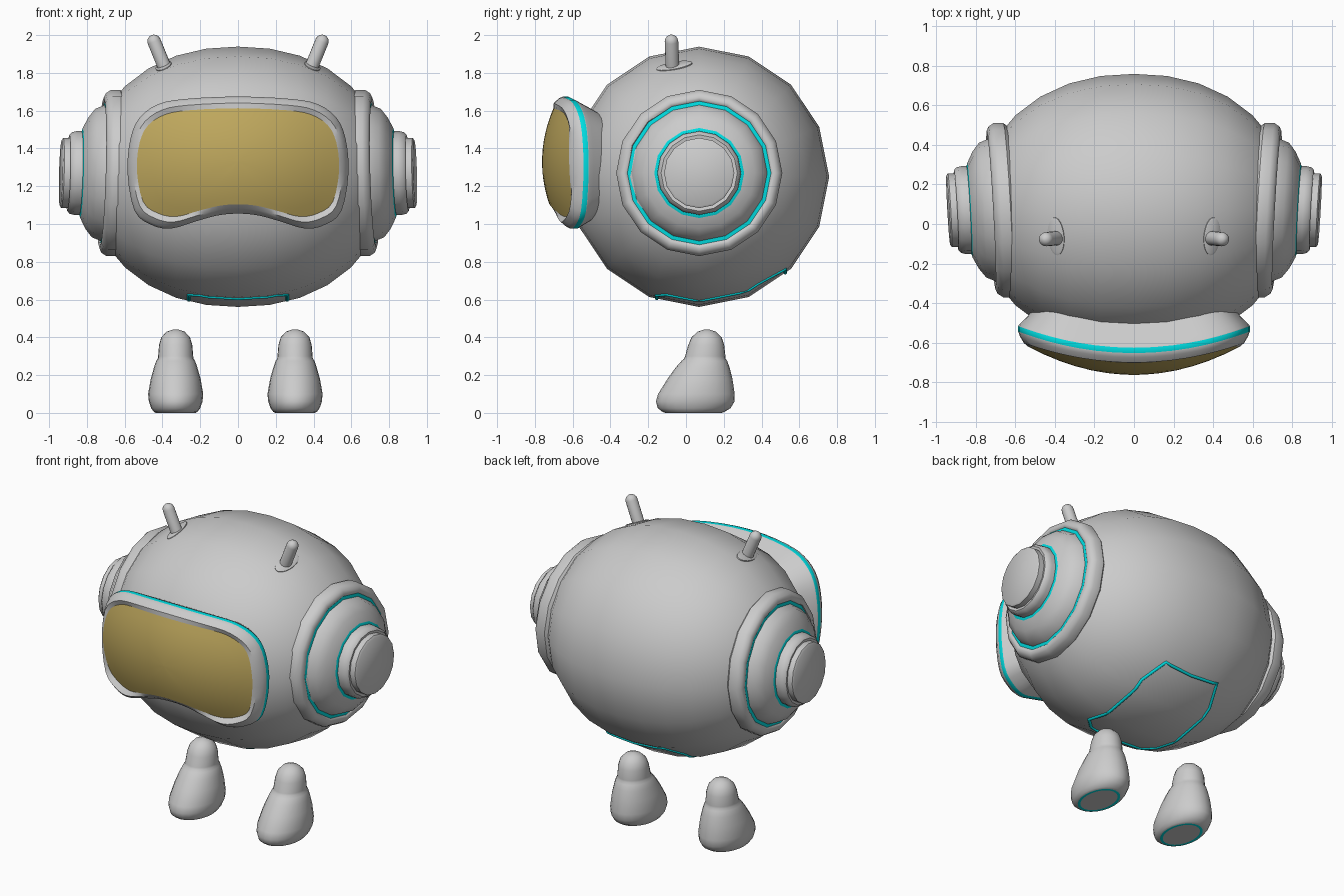
import bpy, bmesh, math
from mathutils import Vector, Matrix
from mathutils.bvhtree import BVHTree

if "Cube" in bpy.data.objects:
    bpy.data.objects.remove(bpy.data.objects["Cube"])


def material(name, col):
    m = bpy.data.materials.new(name)
    m.diffuse_color = (*col, 1)
    m.use_nodes = True
    m.node_tree.nodes["Principled BSDF"].inputs["Base Color"].default_value = m.diffuse_color
    return m


GREY = material("shell grey", (0.60, 0.60, 0.60))
TEAL = material("glowing teal", (0.0, 0.72, 0.75))
GOLD = material("visor gold", (0.52, 0.39, 0.11))
MATS = [GREY, TEAL, GOLD]


def loft(name, loops, bands=None, angle=40, caps=(True, True)):
    """Skin closed loops of equal length; bands gives a material per gap."""
    bm = bmesh.new()
    rows = [[bm.verts.new(p) for p in loop] for loop in loops]
    n = len(rows[0])
    for b, (r0, r1) in enumerate(zip(rows, rows[1:])):
        for i in range(n):
            j = (i + 1) % n
            f = bm.faces.new((r0[i], r0[j], r1[j], r1[i]))
            f.material_index = bands[b] if bands else 0
    for row, cap in zip((rows[0], rows[-1]), caps):
        if cap:
            f = bm.faces.new(row)
            f.material_index = 0
    bmesh.ops.remove_doubles(bm, verts=bm.verts, dist=1e-5)
    bmesh.ops.recalc_face_normals(bm, faces=bm.faces)
    me = bpy.data.meshes.new(name)
    bm.to_mesh(me)
    bm.free()
    for m in MATS:
        me.materials.append(m)
    ob = bpy.data.objects.new(name, me)
    bpy.context.collection.objects.link(ob)
    bpy.ops.object.select_all(action='DESELECT')
    ob.select_set(True)
    bpy.context.view_layer.objects.active = ob
    bpy.ops.object.shade_smooth_by_angle(angle=math.radians(angle))
    return ob


def ring_x(x, r, cy, cz, n=16):
    """Circle around the x axis."""
    return [Vector((x, cy + r * math.sin(2 * math.pi * i / n),
                    cz + r * math.cos(2 * math.pi * i / n))) for i in range(n)]


# Body: full egg turned around the x axis
xs = [0.805 * math.sin(math.radians(-84 + 12 * i)) for i in range(15)]
body = loft("body", [ring_x(x, 0.689 * (1 - abs(x / 0.807) ** 2.22) ** 0.5, 0.069, 1.25)
                     for x in xs])

# Ears: collar, dome and hub, leaning slightly with the head
COLLAR = [(0.58, 0.38), (0.615, 0.42), (0.635, 0.44), (0.685, 0.44),
          (0.712, 0.422), (0.722, 0.40), (0.718, 0.384), (0.70, 0.37)]
DOME = [(0.66, 0.382), (0.713, 0.382), (0.716, 0.36), (0.765, 0.34), (0.80, 0.295),
        (0.829, 0.238), (0.834, 0.220)]
HUB = [(0.82, 0.222), (0.86, 0.222), (0.885, 0.216), (0.898, 0.202), (0.895, 0.186),
       (0.93, 0.186), (0.938, 0.175)]
for side, s in (("left", -1), ("right", 1)):
    for part, prof, bands in (("collar", COLLAR, None),
                              ("dome", DOME, [0, 1, 0, 0, 0, 1]),
                              ("hub", HUB, None)):
        loops = []
        for x, r in prof:
            loop = ring_x(x, r, 0.07, 1.27)
            for p in loop:
                p.x = s * (p.x + 0.055 * (p.y - 0.07) - 0.028 * (p.z - 1.27))
            loops.append(loop)
        loft(f"{side}_ear_{part}", loops, bands)

# Visor outline: half of it, mirrored and splined
HALF = [(0, 1.675), (0.28, 1.662), (0.42, 1.635), (0.52, 1.565), (0.57, 1.45), (0.585, 1.27),
        (0.548, 1.07), (0.465, 0.998), (0.36, 0.975), (0.23, 1.012), (0.11, 1.045), (0, 1.055)]
ctrl = HALF + [(-x, z) for x, z in HALF[-2:0:-1]]
outline = []
for i in range(len(ctrl)):
    a, b, c, d = (Vector(ctrl[(i + k) % len(ctrl)]) for k in (-1, 0, 1, 2))
    for t in (0, 0.333, 0.667):
        outline.append(0.5 * (2 * b + (c - a) * t + (2 * a - 5 * b + 4 * c - d) * t * t
                              + (3 * b - a - 3 * c + d) * t ** 3))


def visor_loop(sx, sz, y, kx=0.32, kz=0.0):
    """Scaled outline bent around the face."""
    loop = []
    for p in outline:
        x, h = p.x * sx, (p.y - 1.33) * sz
        loop.append(Vector((x, y + kx * x * x + kz * h * h, 1.33 + h)))
    return loop


# Visor frame with a teal band, and curved glass
loft("visor_frame", [visor_loop(*v) for v in (
    (0.84, 0.80, -0.495), (0.96, 0.95, -0.59), (0.995, 0.995, -0.62), (1, 1, -0.625),
    (1, 1, -0.652), (0.985, 0.97, -0.674), (0.95, 0.90, -0.70), (0.915, 0.82, -0.762, 0.5, 0.75))],
    [0, 0, 0, 1, 0, 0, 0], caps=(True, False))
loft("visor_glass", [visor_loop(0.915 * s, 0.82 * s, -0.762, 0.5, 0.75)
                     for s in (1, 0.85, 0.7, 0.55, 0.4, 0.25, 0.1, 0.001)],
     [2] * 7, caps=(False, False))


def ellipse_z(cx, cy, z, rx, ry, n=24):
    return [Vector((cx + rx * math.cos(2 * math.pi * i / n),
                    cy + ry * math.sin(2 * math.pi * i / n), z)) for i in range(n)]


# Feet: z, centre y, half depth, half width
FOOT = [(0.0, 0.04, 0.133, 0.09), (0.0, 0.04, 0.15, 0.105), (0.006, 0.04, 0.165, 0.116),
        (0.025, 0.043, 0.193, 0.13), (0.06, 0.049, 0.208, 0.142), (0.10, 0.055, 0.203, 0.146),
        (0.18, 0.074, 0.172, 0.132), (0.24, 0.088, 0.143, 0.115), (0.275, 0.097, 0.121, 0.103),
        (0.288, 0.10, 0.109, 0.094), (0.30, 0.102, 0.107, 0.093),
        (0.36, 0.107, 0.095, 0.088), (0.40, 0.109, 0.080, 0.076),
        (0.43, 0.11, 0.048, 0.048), (0.442, 0.11, 0.012, 0.012)]
for side, cx in (("left", -0.33), ("right", 0.302)):
    loft(f"{side}_foot", [ellipse_z(cx, cy, z, rx, ry) for z, cy, ry, rx in FOOT],
         [1] + [0] * (len(FOOT) - 2))

# Antennae: round-tipped rods standing on oval pads
for side, s in (("left", -1), ("right", 1)):
    base, tip = Vector((s * 0.372, -0.07, 1.79)), Vector((s * 0.458, -0.078, 2.0))
    axis = tip - base
    turn = axis.to_track_quat('Z', 'Y')
    L, r = axis.length, 0.036
    prof = [(0, r), (L - r, r)] + [(L - r + r * math.sin(a), r * math.cos(a))
                                   for a in (0.4, 0.8, 1.2, 1.5)]
    loft(f"{side}_antenna", [[base + turn @ p for p in ellipse_z(0, 0, h, q, q, 16)]
                             for h, q in prof])
    # Pad lies on the shell with its long axis front to back
    n = Vector((s * 0.55, -0.26, 1.2)).normalized()
    across = Vector((0, 1, 0)).cross(n).normalized()
    along = n.cross(across)
    tilt = Matrix((across, along, n)).transposed()
    spot = body.closest_point_on_mesh(Vector((s * 0.40, -0.065, 1.85)))[1]
    loft(f"{side}_antenna_pad", [[spot + tilt @ p for p in ellipse_z(0, 0, h, q * 0.045, q * 0.097)]
                                 for h, q in ((-0.03, 1), (0.005, 1), (0.009, 0.88))])

# Belly hatch: thin teal seam laid on the underside of the body
bm = bmesh.new()
bm.from_mesh(body.data)
tree = BVHTree.FromBMesh(bm)
side_pts = [(0.20, -0.155), (0.26, -0.10), (0.26, 0.38), (0.195, 0.525)]
hatch = side_pts + [(-x, y) for x, y in reversed(side_pts)]
seam = []
for i, a in enumerate(hatch):
    b = hatch[(i + 1) % len(hatch)]
    for k in range(10):
        p = Vector(a).lerp(Vector(b), k / 10)
        seam.append(tree.ray_cast(Vector((p.x, p.y, 0)), Vector((0, 0, 1)))[0])
bm.free()
curve = bpy.data.curves.new("belly_seam", 'CURVE')
curve.dimensions = '3D'
curve.bevel_depth = 0.010
curve.bevel_resolution = 1
spline = curve.splines.new('POLY')
spline.points.add(len(seam) - 1)
for pt, co in zip(spline.points, seam):
    pt.co = (*co, 1)
spline.use_cyclic_u = True
curve.materials.append(TEAL)
bpy.context.collection.objects.link(bpy.data.objects.new("belly_seam", curve))
